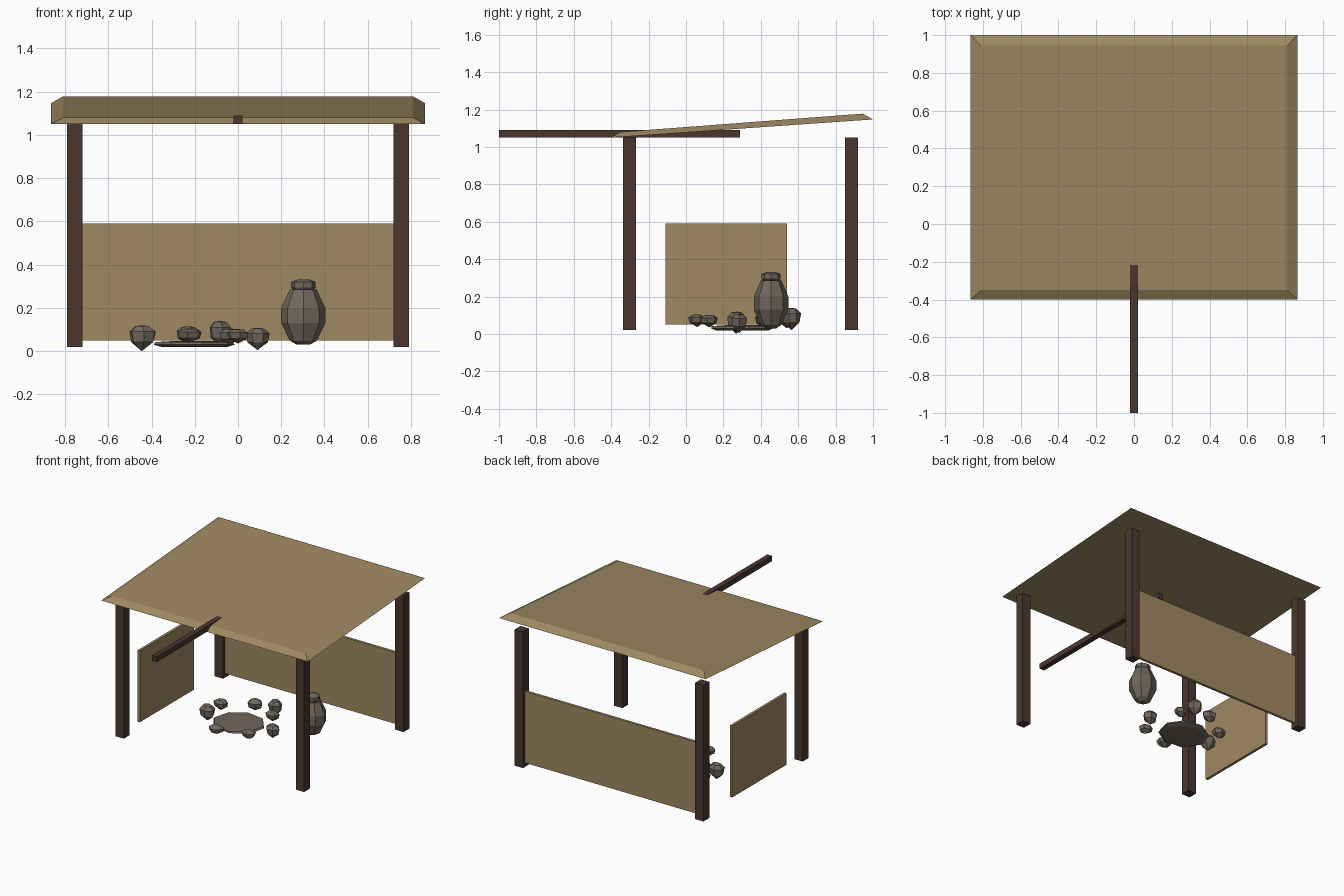
import bpy, bmesh, math, random

if "Cube" in bpy.data.objects:
    bpy.data.objects.remove(bpy.data.objects["Cube"])

random.seed(4)


def material(name, rgb):
    m = bpy.data.materials.new(name)
    m.diffuse_color = (*rgb, 1)
    m.use_nodes = True
    m.node_tree.nodes["Principled BSDF"].inputs["Base Color"].default_value = m.diffuse_color
    return m


CANVAS = material("tan canvas", (0.345, 0.25, 0.122))
WOOD = material("dark wood", (0.069, 0.037, 0.028))
STONE = material("grey stone", (0.16, 0.137, 0.112))


def finish(name, bm, mat):
    bmesh.ops.recalc_face_normals(bm, faces=bm.faces[:])
    me = bpy.data.meshes.new(name)
    bm.to_mesh(me)
    bm.free()
    me.materials.append(mat)
    ob = bpy.data.objects.new(name, me)
    bpy.context.collection.objects.link(ob)
    return ob


def box(name, lo, hi, mat):
    bm = bmesh.new()
    bmesh.ops.create_cube(bm, size=1)
    for v in bm.verts:
        for i in range(3):
            v.co[i] = (lo[i] + hi[i]) / 2 + v.co[i] * (hi[i] - lo[i])
    return finish(name, bm, mat)


def lathe(name, center, rings, sides, mat, sy=1.0, jitter=0.0, turn=0.0):
    """Stack of (radius, z) rings; radius 0 makes a tip."""
    bm = bmesh.new()
    wobble = [1 + random.uniform(-jitter, jitter) for _ in range(sides)]
    loops = []
    for r, z in rings:
        if r == 0:
            loops.append([bm.verts.new((center[0], center[1], z))] * sides)
            continue
        loop = []
        for i in range(sides):
            a = turn + math.tau * i / sides
            k = r * wobble[i] * (1 + random.uniform(-jitter, jitter) / 2)
            loop.append(bm.verts.new((center[0] + k * math.cos(a),
                                      center[1] + k * sy * math.sin(a), z)))
        loops.append(loop)
    for a, b in zip(loops, loops[1:]):
        for i in range(sides):
            j = (i + 1) % sides
            bm.faces.new(list(dict.fromkeys((a[i], a[j], b[j], b[i]))))
    for end, (r, z) in ((loops[0], rings[0]), (loops[-1], rings[-1])):
        if r > 0:
            bm.faces.new(end)
    return finish(name, bm, mat)


# Sloping roof slab with bevelled rim
bm = bmesh.new()
bmesh.ops.create_cube(bm, size=2)
for v in bm.verts:
    top, back = v.co.z > 0, v.co.y > 0
    v.co.x *= 0.81 if top else 0.865
    if top:
        v.co.y, v.co.z = (0.945, 1.178) if back else (-0.35, 1.08)
    else:
        v.co.y, v.co.z = (1.0, 1.147) if back else (-0.4, 1.05)
finish("roof", bm, CANVAS)

# Four corner posts
for side, x in (("left", -0.755), ("right", 0.755)):
    for row, y in (("front", -0.302), ("back", 0.885)):
        box(f"{row}_{side}_post", (x - 0.035, y - 0.035, 0.02),
            (x + 0.035, y + 0.035, 1.05), WOOD)

# Beam jutting out of the front
box("front_beam", (-0.02, -1.0, 1.05), (0.02, 0.29, 1.09), WOOD)

# Wall panels
box("back_wall", (-0.725, 0.875, 0.05), (0.725, 0.895, 0.59), CANVAS)
box("left_wall", (-0.765, -0.11, 0.05), (-0.745, 0.54, 0.59), CANVAS)

# Jar with lid
jar = (0.302, 0.455)
lathe("jar_body", jar, [(0.03, 0.03), (0.062, 0.048), (0.102, 0.13), (0.102, 0.2),
                        (0.062, 0.285)], 8, STONE, sy=0.9)
lathe("jar_lid", jar, [(0.045, 0.28), (0.057, 0.295), (0.057, 0.32), (0.025, 0.332)],
      8, STONE, sy=0.9)

# Flat hearth stone
lathe("hearth_slab", (-0.2, 0.3), [(0.155, 0.018), (0.195, 0.03), (0.185, 0.042),
                                   (0.10, 0.047)], 8, STONE, sy=0.9, jitter=0.05, turn=0.2)

# Ring of rocks: x, y, radius, bottom z, top z
rocks = [(-0.445, 0.27, 0.062, 0.0, 0.12), (-0.43, 0.41, 0.05, 0.03, 0.11),
         (-0.235, 0.54, 0.055, 0.03, 0.115), (-0.083, 0.565, 0.056, 0.02, 0.14),
         (-0.035, 0.465, 0.05, 0.03, 0.105), (0.09, 0.285, 0.052, 0.005, 0.108),
         (0.0, 0.125, 0.053, 0.035, 0.102), (-0.225, 0.06, 0.054, 0.037, 0.105)]
for n, (x, y, r, lo, hi) in enumerate(rocks, 1):
    h = hi - lo
    lathe(f"hearth_rock_{n}", (x, y),
          [(0, lo), (r * 0.85, lo + 0.35 * h), (r, lo + 0.75 * h), (r * 0.55, hi - 0.04 * h), (0, hi)],
          6, STONE, sy=0.85, jitter=0.1, turn=n * 0.7)
